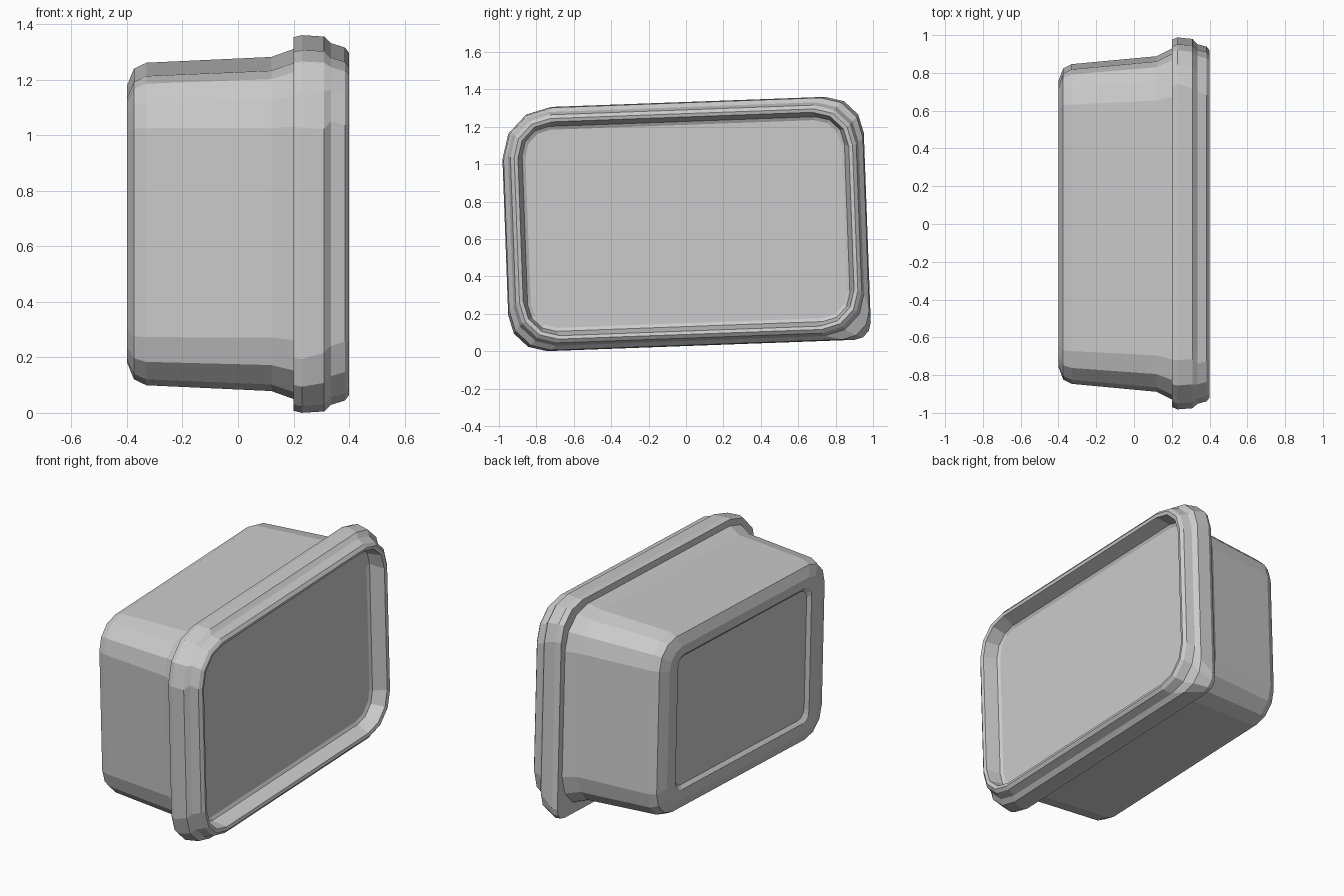
import bpy, bmesh
from math import sin, cos, pi, radians

if "Cube" in bpy.data.objects:
    bpy.data.objects.remove(bpy.data.objects["Cube"])

SEG = 3                      # facets per rounded corner
TILT = radians(2.1)          # the container leans slightly
CENTRE_Z = 0.68


def rounded_ring(x, hy, hz, radii):
    """Rounded rectangle in the YZ plane, counter-clockwise seen from +x.
    radii order: top right, top left, bottom left, bottom right."""
    signs = [(1, 1), (-1, 1), (-1, -1), (1, -1)]
    pts = []
    for k, ((sy, sz), r) in enumerate(zip(signs, radii)):
        for i in range(SEG + 1):
            a = k * pi / 2 + i / SEG * pi / 2
            pts.append((x, sy * (hy - r) + r * cos(a), sz * (hz - r) + r * sin(a)))
    return pts


def loft(name, sections, cap_start=False, cap_end=False):
    bm = bmesh.new()
    rings = []
    for x, hy, hz, r in sections:
        radii = r if isinstance(r, tuple) else (r,) * 4
        rings.append([bm.verts.new(p) for p in rounded_ring(x, hy, hz, radii)])
    for a, b in zip(rings, rings[1:]):
        n = len(a)
        for i in range(n):
            j = (i + 1) % n
            bm.faces.new((a[i], a[j], b[j], b[i]))
    if cap_start:
        bm.faces.new(rings[0][::-1])
    if cap_end:
        bm.faces.new(rings[-1])
    mesh = bpy.data.meshes.new(name)
    bm.to_mesh(mesh)
    bm.free()
    obj = bpy.data.objects.new(name, mesh)
    obj.location.z = CENTRE_Z
    obj.rotation_euler.x = TILT
    bpy.context.collection.objects.link(obj)
    return obj


# Tub: recessed base panel, chamfered base edge, flaring walls up to the lid
seam = (0.2, 0.915, 0.605, 0.22)
loft("tub", [
    (-0.375, 0.635, 0.395, 0.06),
    (-0.395, 0.655, 0.415, 0.06),
    (-0.40, 0.745, 0.475, 0.12),
    (-0.375, 0.81, 0.535, 0.16),
    (-0.33, 0.833, 0.557, 0.18),
    (0.12, 0.875, 0.577, 0.20),
    seam,
], cap_start=True)

# Lid: flange with one squarer pull-tab corner, raised rim and sunken panel
loft("lid", [
    seam,
    (0.20, 0.955, 0.645, (0.20, 0.26, 0.20, 0.07)),
    (0.23, 0.968, 0.652, (0.20, 0.27, 0.20, 0.09)),
    (0.31, 0.962, 0.648, (0.22, 0.27, 0.22, 0.15)),
    (0.335, 0.938, 0.625, 0.22),
    (0.385, 0.925, 0.610, 0.22),
    (0.40, 0.905, 0.590, 0.20),
    (0.395, 0.885, 0.572, 0.19),
    (0.31, 0.862, 0.548, 0.15),
    (0.30, 0.845, 0.530, 0.14),
], cap_end=True)
